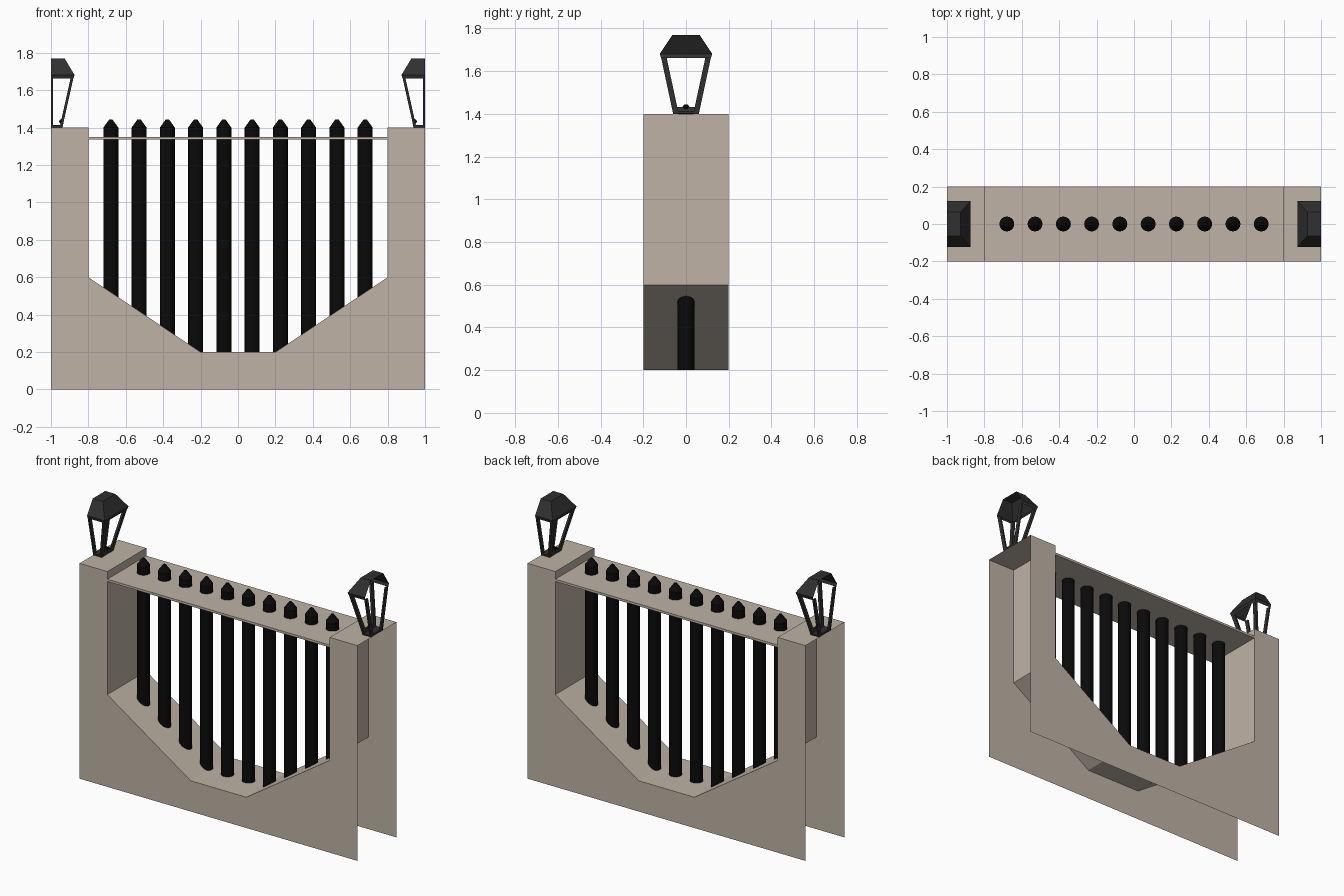
import bpy, bmesh, math

if "Cube" in bpy.data.objects:
    bpy.data.objects.remove(bpy.data.objects["Cube"])


def material(name, r, g, b):
    m = bpy.data.materials.new(name)
    m.diffuse_color = (r, g, b, 1)
    m.use_nodes = True
    m.node_tree.nodes["Principled BSDF"].inputs["Base Color"].default_value = m.diffuse_color
    return m


STONE = material("beige_stone", 0.52, 0.45, 0.375)
IRON = material("black_iron", 0.003, 0.003, 0.003)
LAMP = material("dark_grey_metal", 0.03, 0.03, 0.031)


def finish(bm, name, mat, mirror=False, smooth=False):
    mesh = bpy.data.meshes.new(name)
    bm.to_mesh(mesh)
    bm.free()
    mesh.materials.append(mat)
    ob = bpy.data.objects.new(name, mesh)
    bpy.context.collection.objects.link(ob)
    if mirror:
        ob.modifiers.new("mirror", 'MIRROR').use_clip = False
    if smooth:
        bpy.ops.object.select_all(action='DESELECT')
        ob.select_set(True)
        bpy.context.view_layer.objects.active = ob
        bpy.ops.object.shade_smooth_by_angle(angle=math.radians(35))
    return ob


def loft(bm, rings, closed=True, cap_start=True, cap_end=True):
    """Skin a list of point rings (counter-clockwise seen from above)."""
    vs = [[bm.verts.new(p) for p in r] for r in rings]
    n = len(vs[0])
    for a, b in zip(vs, vs[1:]):
        for i in range(n if closed else n - 1):
            j = (i + 1) % n
            bm.faces.new((a[i], a[j], b[j], b[i]))
    if cap_start:
        bm.faces.new(vs[0][::-1])
    if cap_end:
        bm.faces.new(vs[-1])


def rect(x0, x1, y0, y1, z):
    return [(x0, y0, z), (x1, y0, z), (x1, y1, z), (x0, y1, z)]


# Stone wall: hollow shell, open at both ends and underneath
profile = [(-1, 1.4), (-.8, 1.4), (-.8, .6), (-.2, .2),
           (.2, .2), (.8, .6), (.8, 1.4), (1, 1.4)]
bm = bmesh.new()
outline = [(-1, 0), (1, 0)] + profile[::-1]
bm.faces.new([bm.verts.new((x, -.2, z)) for x, z in outline])
bm.faces.new([bm.verts.new((x, .2, z)) for x, z in outline[::-1]])
for (x0, z0), (x1, z1) in zip(profile, profile[1:]):
    bm.faces.new([bm.verts.new(p) for p in
                  ((x0, -.2, z0), (x1, -.2, z1), (x1, .2, z1), (x0, .2, z0))])
bmesh.ops.remove_doubles(bm, verts=bm.verts, dist=1e-5)
finish(bm, "stone_wall", STONE)

# Thin top rail between the pillars
bm = bmesh.new()
loft(bm, [rect(-.8, .8, -.2, .2, 1.335), rect(-.8, .8, -.2, .2, 1.35)])
finish(bm, "top_rail", STONE)

# Ten pointed iron bars
SIDES = 16
for k in range(10):
    cx = -.68 + k * 1.36 / 9
    bm = bmesh.new()
    loft(bm, [[(cx + r * math.cos(2 * math.pi * i / SIDES),
                r * math.sin(2 * math.pi * i / SIDES), z) for i in range(SIDES)]
              for r, z in ((.04, .2), (.04, 1.4), (.009, 1.443))],
         cap_start=False)
    finish(bm, f"fence_bar_{k + 1}", IRON, smooth=True)

# Half lantern roof: hollow, open at the end plane x = 1
bm = bmesh.new()
rings = []
for dx, dy, z in ((.12, .117, 1.662), (.126, .123, 1.681), (.073, .064, 1.77)):
    rings.append([(1, dy, z), (1 - dx, dy, z), (1 - dx, -dy, z), (1, -dy, z)])
loft(bm, rings, closed=False, cap_start=False)
finish(bm, "lantern_roof", LAMP, mirror=True)

# Lantern posts: slanted, two at the corners and two at the end plane
bm = bmesh.new()
for s in (-1, 1):
    for xb, xt, w in ((.939, .880, .015), (.99, .99, .01)):
        pts = []
        for x, y, z in ((xb, .060, 1.4), (xt, .117, 1.665)):
            y0, y1 = sorted((s * y, s * (y - .026)))
            pts.append(rect(x, x + w, y0, y1, z))
        loft(bm, pts)
finish(bm, "lantern_posts", LAMP, mirror=True)

# Lantern base plate and the taller bar on its inner side
bm = bmesh.new()
loft(bm, [rect(.939, 1, -.06, .06, 1.401), rect(.937, 1, -.063, .063, 1.414)])
loft(bm, [rect(.938, .953, -.06, .06, 1.402), rect(.932, .947, -.067, .067, 1.432)])
finish(bm, "lantern_base", LAMP, mirror=True)

# Small burner knob
bm = bmesh.new()
bmesh.ops.create_uvsphere(bm, u_segments=10, v_segments=6, radius=.012)
bmesh.ops.translate(bm, verts=bm.verts, vec=(.945, 0, 1.433))
finish(bm, "lantern_burner", IRON, mirror=True, smooth=True)
